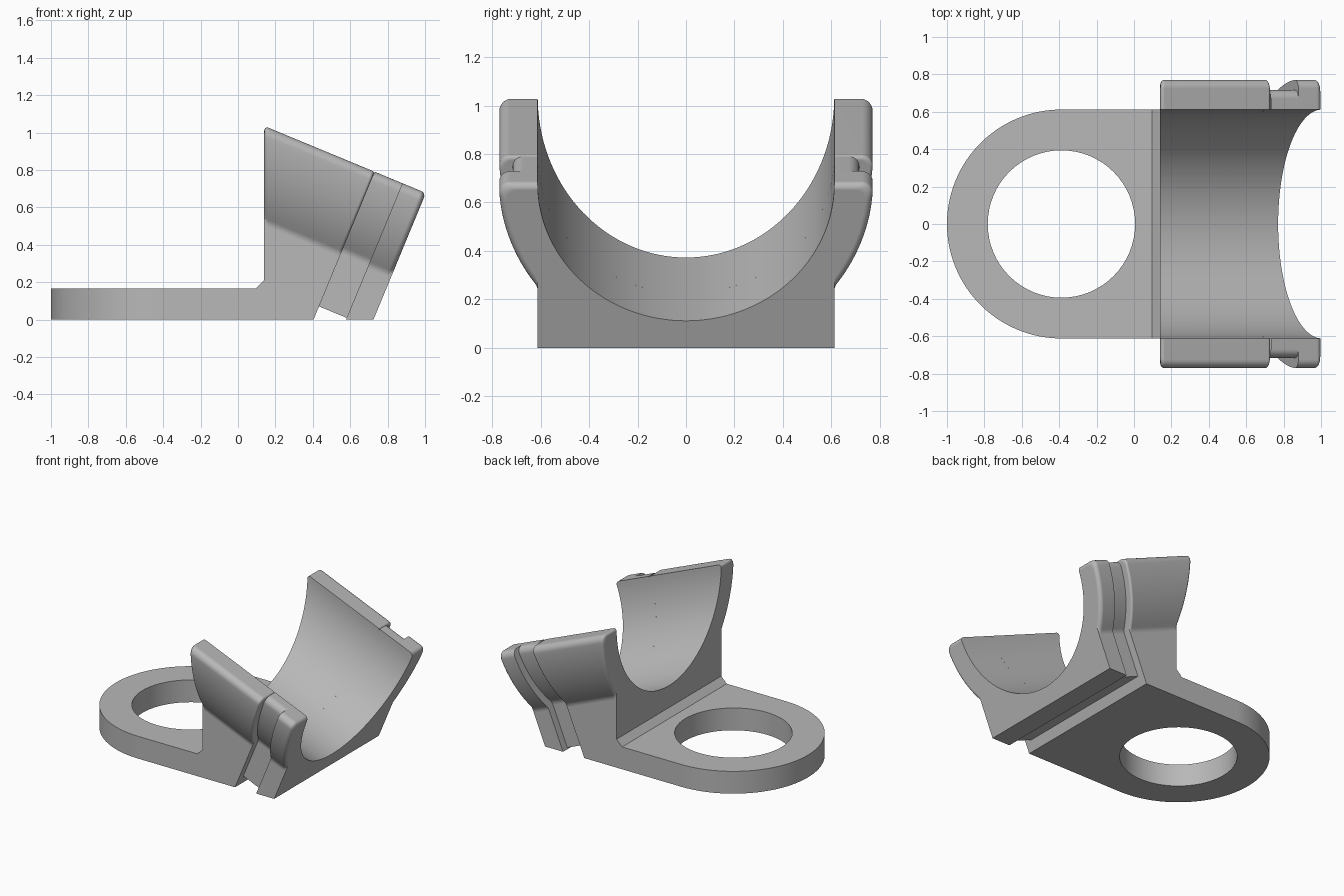
import bpy, bmesh
from math import sin, cos, tan, pi, radians, sqrt, atan2, asin
from mathutils import Vector

cube = bpy.data.objects.get("Cube")
if cube:
    bpy.data.objects.remove(cube, do_unlink=True)

# Material
grey = bpy.data.materials.new("plain grey")
grey.use_nodes = True
colour = (0.48, 0.48, 0.48, 1)
grey.diffuse_color = colour
grey.node_tree.nodes["Principled BSDF"].inputs["Base Color"].default_value = colour

# Main dimensions
TILT = radians(22.5)
AXIS = Vector((cos(TILT), 0, -sin(TILT)))
UP = Vector((sin(TILT), 0, cos(TILT)))
BACK_X, TOP_Z = 0.14, 1.035
ORIGIN = Vector((BACK_X, 0, TOP_Z))
BORE, OUTER, NECK = 0.612, 0.772, 0.717
GROOVE_START, GROOVE_END, LENGTH = 0.64, 0.80, 0.936
PLATE = 0.165


def finish(name, bm):
    bmesh.ops.recalc_face_normals(bm, faces=bm.faces)
    mesh = bpy.data.meshes.new(name)
    bm.to_mesh(mesh)
    bm.free()
    mesh.materials.append(grey)
    obj = bpy.data.objects.new(name, mesh)
    bpy.context.collection.objects.link(obj)
    bpy.ops.object.select_all(action='DESELECT')
    obj.select_set(True)
    bpy.context.view_layer.objects.active = obj
    bpy.ops.object.shade_smooth_by_angle(angle=radians(30))
    normals = obj.modifiers.new("flat_face_normals", 'WEIGHTED_NORMAL')
    normals.keep_sharp = True
    return obj


def arc(cx, cy, r, a0, a1, n):
    return [(cx + r * cos(a0 + (a1 - a0) * i / n),
             cy + r * sin(a0 + (a1 - a0) * i / n)) for i in range(n + 1)]


def section(radius, wall, inset, bottom, corner=0.045, fillet=0.06):
    """Cradle cross-section: half bore, rounded lip, outer arc, fillet, foot."""
    r = radius - inset
    half = arc(0, 0, BORE, -pi / 2, -asin(inset / BORE), 32)
    cv = -inset - corner
    cy = sqrt((r - corner) ** 2 - cv ** 2)
    lip_end = atan2(cv, cy)
    half += arc(cy, cv, corner, pi / 2, lip_end, 6)
    fy = wall + fillet
    fv = -sqrt((r + fillet) ** 2 - fy ** 2)
    arc_end = atan2(fv, fy)
    half += arc(0, 0, r, lip_end, arc_end, 16)[1:]
    half += arc(fy, fv, fillet, arc_end + pi, pi, 5)[1:]
    half.append((wall, bottom))
    return half + [(-y, v) for y, v in reversed(half[1:])]


def cradle_part(name, stations, radius=OUTER, wall=BORE, floor=None, caps=True):
    """Loft the section through stations of (slant, distance, inset)."""
    bm = bmesh.new()
    rings = []
    for slant, dist, inset in stations:
        foot = floor
        if foot is None:
            foot = (dist * sin(TILT) - TOP_Z) / (cos(TILT) + slant * sin(TILT))
        ring = []
        for y, v in section(radius, wall, inset, foot):
            p = ORIGIN + AXIS * (dist - slant * v) + UP * v
            ring.append(bm.verts.new((p.x, y, p.z)))
        rings.append(ring)
    n = len(rings[0])
    for a, b in zip(rings, rings[1:]):
        for i in range(n):
            j = (i + 1) % n
            bm.faces.new((a[i], a[j], b[j], b[i]))
    if caps:
        bm.faces.new(rings[0])
        bm.faces.new(rings[-1])
    return finish(name, bm)


def rounded_end(slant, dist, r, direction):
    """Stations for a quarter-round rim; direction +1 opens, -1 closes."""
    steps = [pi / 2 * i / 5 for i in range(6)]
    rim = [(slant, dist + direction * r * (1 - cos(t)), r * (1 - sin(t)))
           for t in steps]
    return rim if direction > 0 else rim[::-1]


# Tilted cradle: rear body, grooved neck and front flange
cradle_part("cradle_body", rounded_end(tan(TILT), 0, 0.025, 1)
            + rounded_end(0, GROOVE_START, 0.015, -1))
cradle_part("groove_neck", [(0, GROOVE_START, 0), (0, GROOVE_END, 0)],
            radius=NECK, wall=BORE - 0.055, floor=-0.779, caps=False)
cradle_part("front_flange", [(0, GROOVE_END, 0)]
            + rounded_end(0, LENGTH, 0.028, -1))


# Base plate with round end and hole
def loop(bm, points):
    verts = [bm.verts.new((x, y, 0)) for x, y in points]
    return [bm.edges.new((verts[i - 1], verts[i])) for i in range(len(verts))]


centre = BORE - 1
bm = bmesh.new()
outline = arc(centre, 0, BORE, pi / 2, 3 * pi / 2, 48)
outline += [(BACK_X, -BORE), (BACK_X, BORE)]
edges = loop(bm, outline)
edges += loop(bm, arc(centre, 0, 0.394, 0, 2 * pi, 64)[:-1])
bmesh.ops.triangle_fill(bm, use_beauty=True, edges=edges)
extruded = bmesh.ops.extrude_face_region(bm, geom=bm.faces[:], use_keep_orig=True)
bmesh.ops.translate(bm, vec=(0, 0, PLATE),
                    verts=[g for g in extruded["geom"] if isinstance(g, bmesh.types.BMVert)])
finish("base_plate", bm)

# Small chamfer strip between plate and cradle
bm = bmesh.new()
ends = [[bm.verts.new((x, y, z)) for x, z in
         ((BACK_X - 0.045, PLATE), (BACK_X, PLATE), (BACK_X, PLATE + 0.045))]
        for y in (-BORE, BORE)]
for i in range(3):
    j = (i + 1) % 3
    bm.faces.new((ends[0][i], ends[0][j], ends[1][j], ends[1][i]))
for end in ends:
    bm.faces.new(end)
finish("chamfer_strip", bm)
